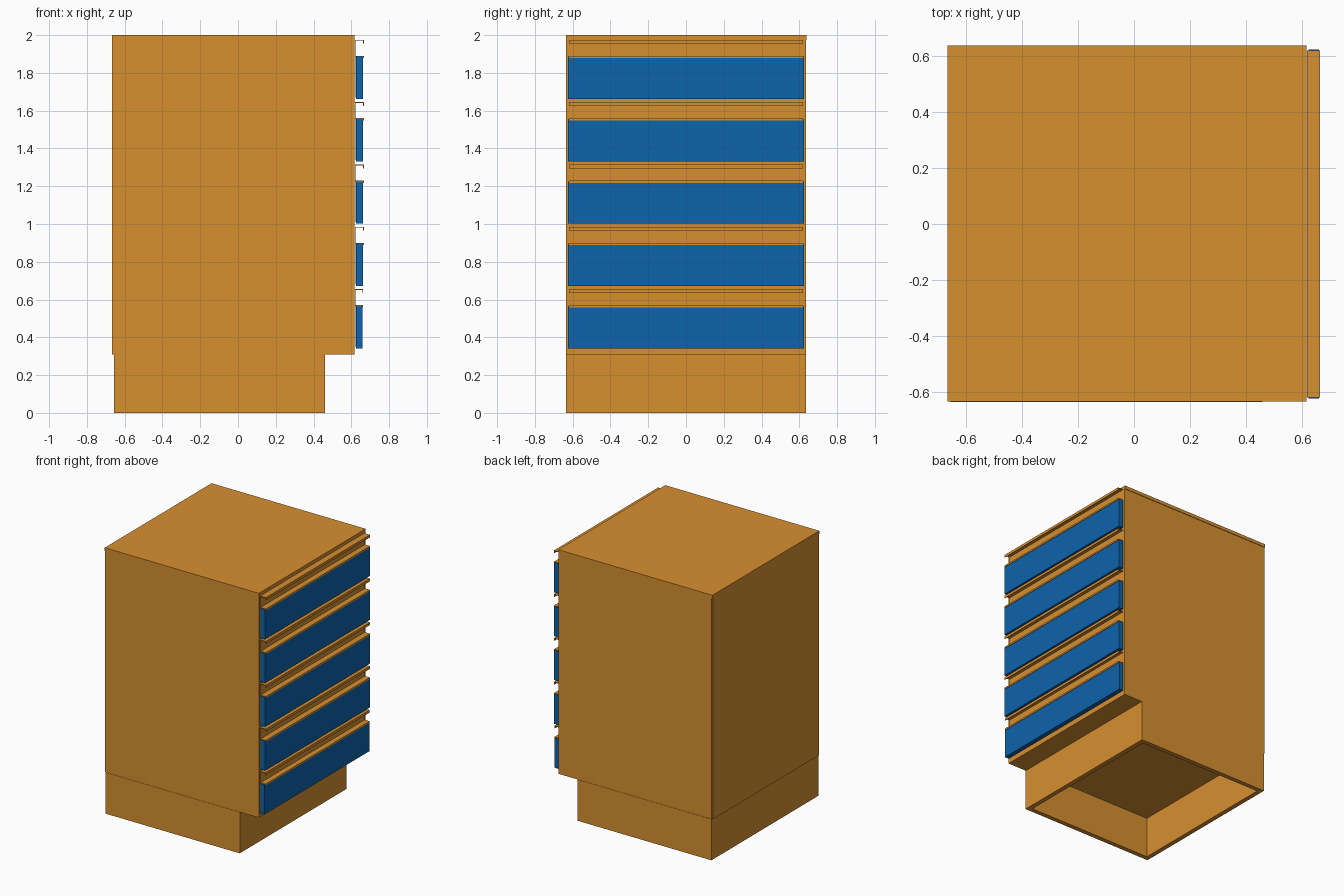
import bpy, bmesh

if "Cube" in bpy.data.objects:
    bpy.data.objects.remove(bpy.data.objects["Cube"])


def material(name, color):
    m = bpy.data.materials.new(name)
    m.diffuse_color = color
    m.use_nodes = True
    m.node_tree.nodes["Principled BSDF"].inputs["Base Color"].default_value = m.diffuse_color
    return m


WOOD = material("orange_board", (0.68, 0.28, 0.03, 1))
BLUE = material("blue_front", (0.004, 0.125, 0.41, 1))


def finish(name, bm, mat):
    bmesh.ops.recalc_face_normals(bm, faces=bm.faces)
    me = bpy.data.meshes.new(name)
    bm.to_mesh(me)
    bm.free()
    me.materials.append(mat)
    ob = bpy.data.objects.new(name, me)
    bpy.context.collection.objects.link(ob)
    return ob


def box(name, x, y, z, mat=WOOD):
    bm = bmesh.new()
    bmesh.ops.create_cube(bm, size=1)
    for v in bm.verts:
        v.co = [r[0] if c < 0 else r[1] for c, r in zip(v.co, (x, y, z))]
    return finish(name, bm, mat)


def extrusion(name, profile, y, mat=WOOD):
    """Extrude an x-z outline along y."""
    bm = bmesh.new()
    face = bm.faces.new([bm.verts.new((px, y[0], pz)) for px, pz in profile])
    new = bmesh.ops.extrude_face_region(bm, geom=[face])["geom"]
    verts = [g for g in new if isinstance(g, bmesh.types.BMVert)]
    bmesh.ops.translate(bm, verts=verts, vec=(0, y[1] - y[0], 0))
    return finish(name, bm, mat)


BACK, FRONT = -0.657, 0.617
W, T = 0.634, 0.025
BASE, TOP = 0.31, 2.0

# Carcass boards
for label, s in (("left", -1), ("right", 1)):
    box(f"side_panel_{label}", (BACK, FRONT), sorted((s * W, s * (W - T))), (BASE, TOP - T))
box("top_panel", (-0.667, FRONT), (-0.634, 0.638), (TOP - T, TOP))
box("bottom_panel", (BACK, FRONT), (T - W, W - T), (BASE, BASE + T))
box("back_panel", (-0.667, BACK), (-0.63, 0.63), (BASE, TOP - T))
box("front_backing", (FRONT - 0.015, FRONT - 0.002), (T - W, W - T), (BASE + T, TOP - T))

# Recessed plinth: four boards, open underneath
PX, PW, PT = 0.46, 0.636, 0.035
for label, s in (("left", -1), ("right", 1)):
    box(f"plinth_side_{label}", (BACK, PX), sorted((s * PW, s * (PW - PT))), (0, BASE))
box("plinth_front", (PX - PT, PX), (PT - PW, PW - PT), (0, BASE))
box("plinth_back", (BACK, BACK + PT), (PT - PW, PW - PT), (0, BASE))

# Five drawers, each with a recessed grip channel above the blue front
for i in range(5):
    top = 0.57 + 0.33 * i
    out = 0.659 if i == 0 else 0.662
    box(f"drawer_front_{i + 1}", (0.625, out), (-0.625, 0.625), (top - 0.228, top - 0.004), BLUE)
    hi, t, lip = top + 0.085, 0.004, out + 0.004
    profile = [
        (lip, hi - 0.02), (lip, hi), (0.619, hi), (0.619, top - 0.22),
        (0.619 + t, top - 0.22), (0.619 + t, top), (lip, top), (lip, top - 0.012),
        (lip - t, top - 0.012), (lip - t, top + 0.004),
        (0.619 + t, top + 0.004), (0.619 + t, hi - t), (lip - t, hi - t), (lip - t, hi - 0.02),
    ]
    # keep the lower flange a clean strip
    profile[5:10] = [(0.619 + t, top - 0.004), (lip - t, top - 0.004),
                     (lip - t, top - 0.012), (lip, top - 0.012), (lip, top)]
    profile[10] = (0.619 + t, top)
    extrusion(f"grip_channel_{i + 1}", profile, (-0.62, 0.62))
